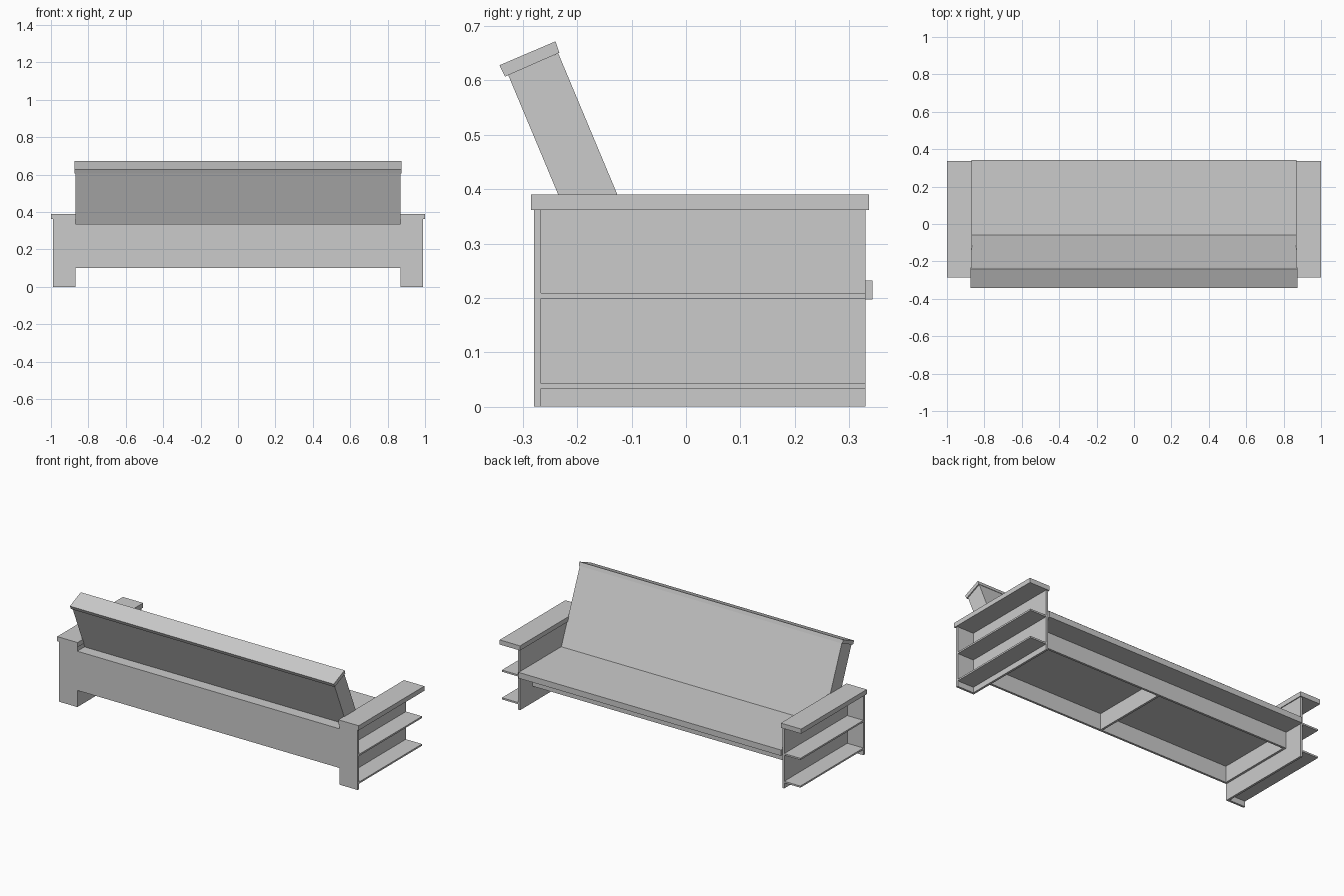
import bpy, bmesh

cube = bpy.data.objects.get("Cube")
if cube:
    bpy.data.objects.remove(cube, do_unlink=True)

grey = bpy.data.materials.new("plain_grey")
grey.use_nodes = True
grey.diffuse_color = (0.6, 0.6, 0.6, 1)
grey.node_tree.nodes["Principled BSDF"].inputs["Base Color"].default_value = grey.diffuse_color

T = 0.013  # board thickness
INNER = 0.87  # inner side of the arms


def prism(name, x0, x1, profile):
    """Extrude a (y, z) outline along x."""
    bm = bmesh.new()
    face = bm.faces.new([bm.verts.new((x0, y, z)) for y, z in profile])
    out = bmesh.ops.extrude_face_region(bm, geom=[face])
    moved = [g for g in out["geom"] if isinstance(g, bmesh.types.BMVert)]
    bmesh.ops.translate(bm, vec=(x1 - x0, 0, 0), verts=moved)
    bmesh.ops.recalc_face_normals(bm, faces=bm.faces)
    mesh = bpy.data.meshes.new(name)
    bm.to_mesh(mesh)
    bm.free()
    mesh.materials.append(grey)
    ob = bpy.data.objects.new(name, mesh)
    bpy.context.collection.objects.link(ob)
    return ob


def board(name, x, y, z):
    return prism(name, *x, [(y[0], z[0]), (y[1], z[0]), (y[1], z[1]), (y[0], z[1])])


def both_sides(name, x, y, z):
    board("left_" + name, x, y, z)
    board("right_" + name, (-x[1], -x[0]), y, z)


# Arms: open shelf units with a closed end
both_sides("arm_top", (0.865, 1.0), (-0.285, 0.337), (0.362, 0.39))
both_sides("arm_end_panel", (INNER, 0.99), (-0.28, -0.267), (0, 0.362))
both_sides("arm_side_panel", (INNER, INNER + T), (-0.267, 0.33), (0, 0.362))
for label, z in (("lower", 0.033), ("upper", 0.199)):
    both_sides(label + "_shelf", (INNER + T, 0.99), (-0.267, 0.33), (z, z + 0.01))

# Seat and its frame
width = (-INNER, INNER)
board("seat", width, (-0.267, 0.343), (0.197, 0.232))
board("back_rail", width, (-0.28, -0.267), (0.1, 0.315))
board("front_rail", width, (0.2, 0.2 + T), (0.1, 0.197))
board("middle_divider", (-T / 2, T / 2), (-0.267, 0.2), (0.1, 0.197))
both_sides("end_rail", (INNER - T, INNER), (-0.267, 0.2), (0.1, 0.197))
board("back_ledge", width, (-0.28, -0.19), (0.315, 0.335))

# Leaning backrest and its cap
prism("backrest", -0.869, 0.869,
      [(-0.06, 0.232), (-0.235, 0.65), (-0.327, 0.61), (-0.212, 0.335), (-0.17, 0.232)])
prism("backrest_cap", -0.875, 0.875,
      [(-0.333, 0.607), (-0.233, 0.651), (-0.24, 0.672), (-0.343, 0.628)])
